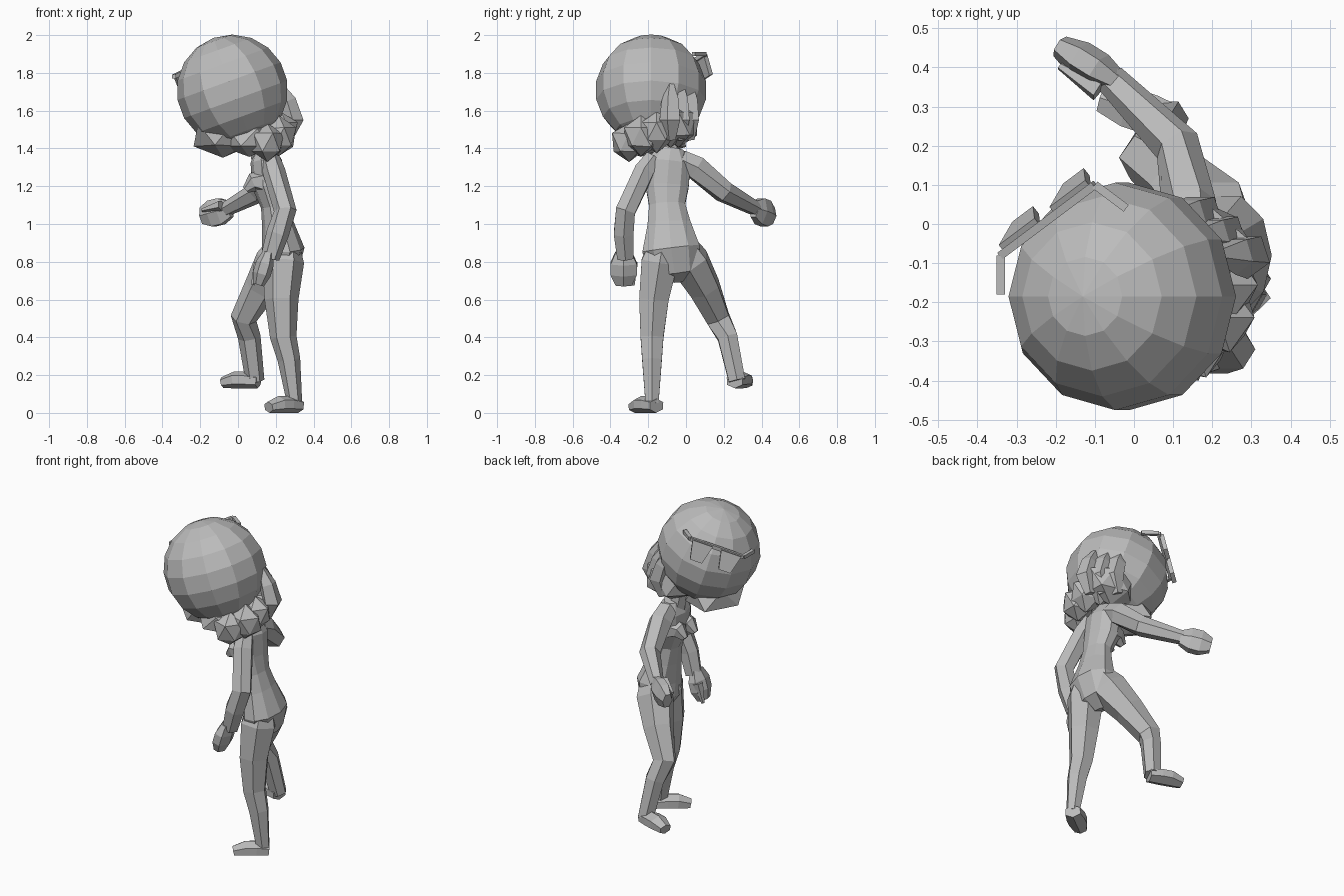
import bpy, bmesh, random
from math import sin, cos, pi, radians
from mathutils import Vector, Matrix

random.seed(4)
cube = bpy.data.objects.get("Cube")
if cube:
    bpy.data.objects.remove(cube, do_unlink=True)

X, Y, Z = Vector((1, 0, 0)), Vector((0, 1, 0)), Vector((0, 0, 1))

grey = bpy.data.materials.new("plain grey")
grey.use_nodes = True
shade = (.5, .5, .5, 1)
grey.diffuse_color = shade
grey.node_tree.nodes["Principled BSDF"].inputs["Base Color"].default_value = shade


def finish(name, bm):
    """Turn a bmesh into a flat shaded grey object."""
    bmesh.ops.recalc_face_normals(bm, faces=bm.faces)
    mesh = bpy.data.meshes.new(name)
    bm.to_mesh(mesh)
    bm.free()
    mesh.materials.append(grey)
    obj = bpy.data.objects.new(name, mesh)
    bpy.context.collection.objects.link(obj)


def limb(name, joints, widths, side=Y, depth=1, sides=6):
    """Loft polygon rings along the joints, wide towards the side vector."""
    bm = bmesh.new()
    path = [Vector(joint) for joint in joints]
    last = len(path) - 1
    rings = []
    for i, (centre, width) in enumerate(zip(path, widths)):
        along = (path[min(i + 1, last)] - path[max(i - 1, 0)]).normalized()
        across = (side - along * along.dot(side)).normalized()
        through = along.cross(across) * depth
        ring = []
        for k in range(sides):
            turn = 2 * pi * (k + .5) / sides
            ring.append(bm.verts.new(centre + (across * cos(turn) + through * sin(turn)) * width))
        rings.append(ring)
    for low, high in zip(rings, rings[1:]):
        for k in range(sides):
            n = (k + 1) % sides
            bm.faces.new((low[k], low[n], high[n], high[k]))
    bm.faces.new(rings[0])
    bm.faces.new(rings[-1])
    finish(name, bm)


def foot(name, ankle, heading):
    """Wedge shaped foot whose sole stays level, from heel to toe."""
    ankle, heading = Vector(ankle), Vector(heading).normalized()
    reaches, widths = (-.04, .03, .09, .16), (.05, .06, .06, .04)
    joints = []
    for reach, width in zip(reaches, widths):
        joints.append(ankle + heading * reach + Z * width * .75)
    limb(name, joints, widths, side=heading.cross(Z), depth=.75)


def hand(name, wrist, heading, side, thumb):
    """Mitten shaped palm with a separate thumb."""
    wrist, heading, thumb = Vector(wrist), Vector(heading).normalized(), Vector(thumb)
    palm = [wrist + heading * reach for reach in (0, .06, .12, .18)]
    limb(name + "_palm", palm, (.05, .08, .08, .05), side, depth=.6)
    tip = [point + thumb for point in palm[1:]]
    limb(name + "_thumb", tip, (.03, .02, .01), side, sides=5)


def lump(name, centre, size):
    """A faceted, slightly uneven tuft."""
    bm = bmesh.new()
    bmesh.ops.create_icosphere(bm, subdivisions=1, radius=1)
    for v in bm.verts:
        v.co *= random.uniform(.88, 1.08)
    bmesh.ops.scale(bm, vec=size, verts=bm.verts)
    bmesh.ops.translate(bm, vec=centre, verts=bm.verts)
    finish(name, bm)


# Torso, neck and bust
limb("torso",
     [(.2, -.06, .7), (.22, -.06, .76), (.24, -.08, .87), (.21, -.09, 1), (.19, -.1, 1.1),
      (.16, -.1, 1.2), (.15, -.09, 1.33), (.14, -.08, 1.4)],
     (.05, .14, .16, .12, .1, .12, .12, .07), depth=.7, sides=10)
limb("neck", [(.13, -.08, 1.3), (.09, -.1, 1.5)], (.05, .05))
for name, sway in (("right_bust", -1), ("left_bust", 1)):
    base = Vector((.13, -.1 + sway * .05, 1.22))
    limb(name, [base, base - X * .05, base - X * .09 - Z * .04], (.07, .05, .02))

# Legs and feet
limb("standing_leg",
     [(.25, -.12, .92), (.24, -.14, .8), (.23, -.17, .6), (.24, -.18, .4), (.27, -.18, .28), (.3, -.18, .05)],
     (.07, .11, .09, .07, .06, .04))
foot("standing_foot", (.29, -.18, 0), (-.8, -.6, 0))
limb("stepping_leg",
     [(.25, -.04, .92), (.2, .02, .8), (.12, .1, .66), (.03, .17, .5), (.06, .22, .4), (.09, .27, .17)],
     (.07, .11, .09, .07, .06, .05))
foot("stepping_foot", (.07, .27, .13), (-.9, .3, 0))

# Arms and hands
limb("reaching_arm",
     [(.15, -.03, 1.34), (.14, .05, 1.3), (.11, .2, 1.17), (-.06, .37, 1.08)],
     (.06, .07, .06, .04), side=Z)
hand("reaching", (-.04, .36, 1.08), (-.8, .5, -.2), Z, (0, -.05, .03))
limb("hanging_arm",
     [(.17, -.17, 1.35), (.19, -.22, 1.28), (.25, -.32, 1.07), (.21, -.33, .95), (.17, -.32, .82)],
     (.05, .06, .06, .06, .05))
hand("hanging", (.16, -.33, .85), (-.3, 0, -1), Y, (-.03, .05, 0))

# Head, leaning away from the shoulders
bm = bmesh.new()
bmesh.ops.create_uvsphere(bm, u_segments=12, v_segments=9, radius=.295)
lean = Matrix.Rotation(radians(-20), 4, "Y")
bmesh.ops.transform(bm, matrix=Matrix.Translation((-.03, -.185, 1.708)) @ lean, verts=bm.verts)
finish("head", bm)

# Hair: a row of tufts round the nape, fuller masses below, and loose strands
for i in range(4):
    turn = radians(i * 35 - 60)
    centre = (.08 + .15 * cos(turn), -.18 + .14 * sin(turn), 1.43 + .03 * i)
    lump(f"nape_tuft_{i}", centre, (.1, .1, .11))
lump("left_hair", (.14, -.04, 1.53), (.17, .12, .14))
lump("lower_hair", (.06, -.24, 1.46), (.17, .16, .11))
lump("chin_hair", (-.08, -.18, 1.47), (.17, .2, .13))
for i in range(3):
    root = Vector((.26 - .06 * i, -.08 + .05 * i, 1.45))
    strand = [root, root + Z * .1 + X * .03, root + Z * .2, root + Z * .32 - X * .06]
    limb(f"hair_strand_{i}", strand, (.03, .06, .05, .01), sides=5)

# Glasses: brow bar, short temples and two tapered lenses
left, right = Vector((-.1, .1, 1.9)), Vector((-.34, -.08, 1.78))
span = right - left
out = Vector((-.6, .75, .25)).normalized()
down = span.cross(out).normalized()
if down.z > 0:
    down.negate()
for name, start, end in (
        ("glasses_brow", left, right),
        ("left_temple", left, left + (X * .8 - Y * .6) * .1),
        ("right_temple", right, right - Y * .1)):
    limb(name, [start, end], (.015, .015), side=Z, sides=4)
for name, inset in (("left_lens", .04), ("right_lens", .58)):
    top = left + span * inset
    outline = [top, top + span * .38, top + span * .3 + down * .11, top + span * .08 + down * .11]
    bm = bmesh.new()
    face = bm.faces.new([bm.verts.new(point) for point in outline])
    grown = bmesh.ops.extrude_face_region(bm, geom=[face])["geom"]
    moved = [part for part in grown if isinstance(part, bmesh.types.BMVert)]
    bmesh.ops.translate(bm, verts=moved, vec=out * .025)
    finish(name, bm)
